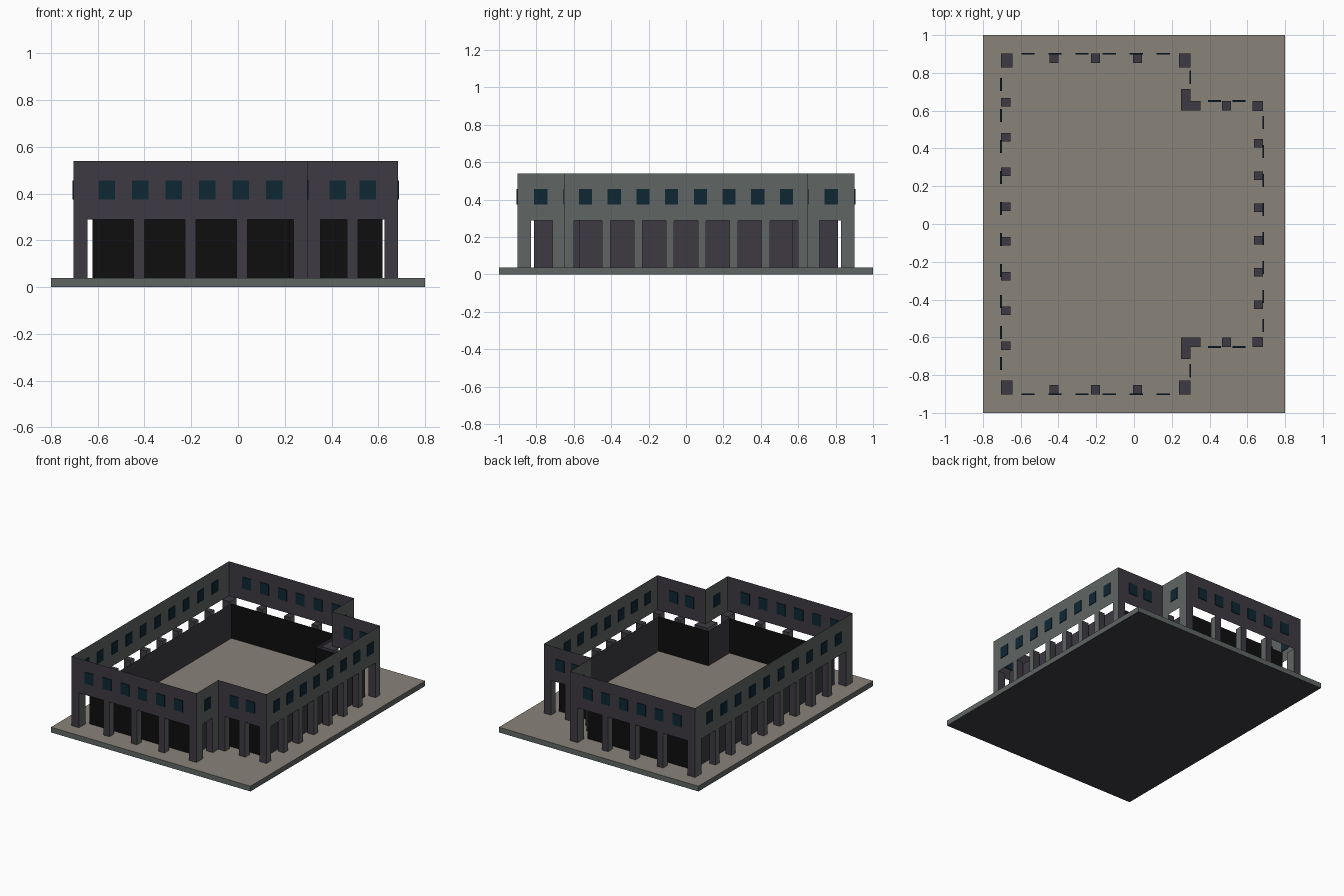
import bpy, bmesh

if "Cube" in bpy.data.objects:
    bpy.data.objects.remove(bpy.data.objects["Cube"])

def mat(name, r, g, b):
    m = bpy.data.materials.new(name)
    m.diffuse_color = (r, g, b, 1)
    m.use_nodes = True
    m.node_tree.nodes["Principled BSDF"].inputs["Base Color"].default_value = m.diffuse_color
    return m

BEIGE = mat("paving beige", .25, .23, .195)
GREEN = mat("grey green", .117, .133, .127)
PLUM = mat("dark plum grey", .047, .042, .054)
BLACK = mat("near black", .0045, .0045, .0045)
GLASS = mat("window blue", .0045, .020, .034)

def finish(bm, name, mats, rule):
    """Make an object; rule picks the material slot from the face normal."""
    bm.normal_update()
    for f in bm.faces:
        f.material_index = rule(f.normal)
    me = bpy.data.meshes.new(name)
    bm.to_mesh(me)
    bm.free()
    for m in mats:
        me.materials.append(m)
    ob = bpy.data.objects.new(name, me)
    bpy.context.collection.objects.link(ob)
    return ob

def add_box(bm, x0, x1, y0, y1, z0, z1):
    vs = bmesh.ops.create_cube(bm, size=1)["verts"]
    for v in vs:
        v.co.x = x1 if v.co.x > 0 else x0
        v.co.y = y1 if v.co.y > 0 else y0
        v.co.z = z1 if v.co.z > 0 else z0

def ribbon(name, outline, z0, z1, mats):
    """Thin closed wall following an outline; slot 0 faces x, slot 1 faces y."""
    bm = bmesh.new()
    low = [bm.verts.new((x, y, z0)) for x, y in outline]
    top = [bm.verts.new((x, y, z1)) for x, y in outline]
    n = len(outline)
    for i in range(n):
        j = (i + 1) % n
        bm.faces.new((low[i], low[j], top[j], top[i]))
    return finish(bm, name, mats, by_axis)

def by_axis(n):
    return 0 if abs(n.x) > .5 else 1

def outline(left, mid, right, inner, outer):
    return [(left, -outer), (mid, -outer), (mid, -inner), (right, -inner),
            (right, inner), (mid, inner), (mid, outer), (left, outer)]

L, M, R, YI, YO = -.704, .298, .684, .651, .902
Z0, ZA, ZT = .038, .29, .54
D = .05   # pillar depth

# base slab
bm = bmesh.new()
add_box(bm, -.8, .8, -1, 1, 0, Z0)
finish(bm, "base_slab", [GREEN, BEIGE, PLUM],
       lambda n: 1 if n.z > .5 else 2 if n.z < -.5 else 0)

# upper facade and recessed ground floor wall
ribbon("upper_wall", outline(L, M, R, YI, YO), ZA, ZT, [GREEN, PLUM])
ribbon("recessed_wall", outline(-.622, .22, .618, .57, .812), Z0, ZA, [PLUM, BLACK])

# corner posts and arcade pillars
bm = bmesh.new()
def post(x0, x1, y0, y1):
    add_box(bm, x0, x1, y0, y1, Z0, ZA)

def both(x0, x1, y0, y1):
    post(x0, x1, y0, y1)
    post(x0, x1, -y1, -y0)

both(L, L + .06, YO - .074, YO)
both(M - .06, M, YO - .074, YO)
both(R - .057, R, YI - .053, YI)
both(M - D, M, YI - D, YI + .064)
both(M, M + .054, YI - D, YI)

def spaced(a, b, bays):
    return [a + (b - a) * i / bays for i in range(1, bays)]

for x in spaced(L + .06, M - .06, 4):
    both(x - .024, x + .024, YO - D, YO)
for x in spaced(M + .054, R - .057, 2):
    both(x - .024, x + .024, YI - D, YI)
for y in spaced(-YI + .053, YI - .053, 7):
    post(R - D, R, y - .0225, y + .0225)
for y in spaced(-YO + .074, YO - .074, 9):
    post(L, L + D, y - .0225, y + .0225)
finish(bm, "arcade_pillars", [GREEN, PLUM], by_axis)

# window plates
bm = bmesh.new()
T, W, WZ0, WZ1 = .0045, .035, .374, .457

def win_y(x, y):
    for s in (-1, 1):
        add_box(bm, x - W, x + W, s * y - T, s * y + T, WZ0, WZ1)

def win_x(x, y):
    add_box(bm, x - T, x + T, y - W, y + W, WZ0, WZ1)

for x in spaced(L, M, 7):
    win_y(x, YO)
for x in spaced(M, R, 3):
    win_y(x, YI)
for i in range(8):
    win_x(R, (i - 3.5) * .1535)
for y in spaced(-YO, YO, 11):
    win_x(L, y)
for s in (-1, 1):
    win_x(M, s * (YI + YO) / 2)
finish(bm, "windows", [GLASS], lambda n: 0)
